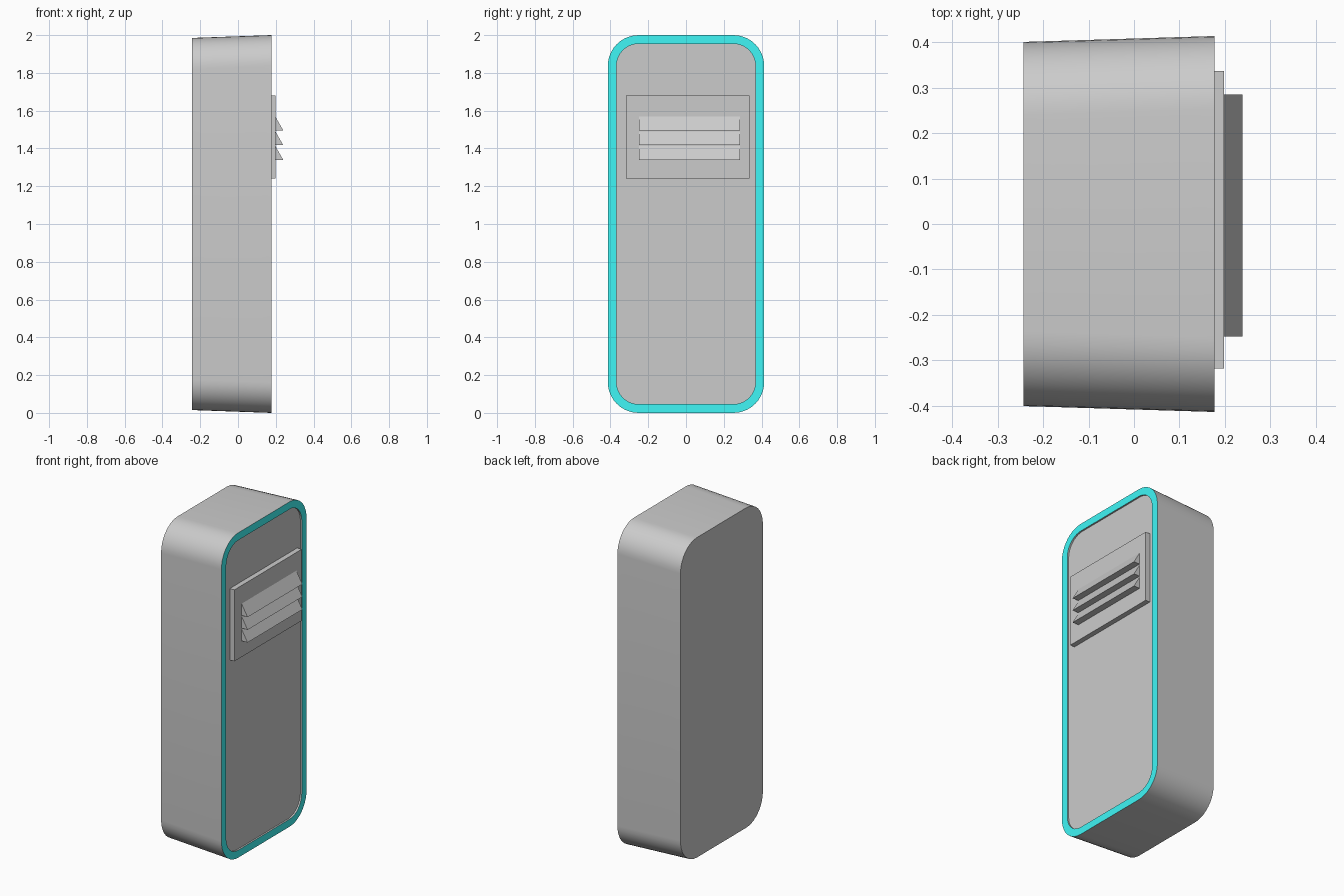
import bpy, bmesh, math

if "Cube" in bpy.data.objects:
    bpy.data.objects.remove(bpy.data.objects["Cube"])


def material(name, rgb):
    m = bpy.data.materials.new(name)
    m.diffuse_color = (*rgb, 1)
    m.use_nodes = True
    m.node_tree.nodes["Principled BSDF"].inputs["Base Color"].default_value = m.diffuse_color
    return m


GREY = material("light_grey", (0.8, 0.8, 0.8))
DARK = material("dark_grey", (0.57, 0.57, 0.57))
CYAN = material("cyan", (0.05, 0.92, 0.92))


def rounded_ring(x, half_y, half_z, r, steps=10):
    """Rounded rectangle in the yz plane, centred on z = 1."""
    pts = []
    for i, (sy, sz) in enumerate([(1, 1), (-1, 1), (-1, -1), (1, -1)]):
        for k in range(steps + 1):
            a = math.pi / 2 * (i + k / steps)
            pts.append((x, sy * (half_y - r) + r * math.cos(a),
                        1 + sz * (half_z - r) + r * math.sin(a)))
    return pts


def finish(name, bm, mats=(), smooth=False):
    bmesh.ops.recalc_face_normals(bm, faces=bm.faces)
    me = bpy.data.meshes.new(name)
    bm.to_mesh(me)
    bm.free()
    for m in mats:
        me.materials.append(m)
    ob = bpy.data.objects.new(name, me)
    bpy.context.collection.objects.link(ob)
    if smooth:
        bpy.ops.object.select_all(action='DESELECT')
        ob.select_set(True)
        bpy.context.view_layer.objects.active = ob
        bpy.ops.object.shade_smooth_by_angle(angle=math.radians(30))
    return ob


def loft(name, rings, mats=(), slots=None, smooth=False):
    """Skin closed rings in order and cap both ends."""
    bm = bmesh.new()
    loops = [[bm.verts.new(p) for p in ring] for ring in rings]
    n = len(loops[0])
    for s, (a, b) in enumerate(zip(loops, loops[1:])):
        for i in range(n):
            j = (i + 1) % n
            f = bm.faces.new((a[i], a[j], b[j], b[i]))
            f.material_index = slots[s] if slots else 0
    bm.faces.new(loops[0])
    bm.faces.new(loops[-1])
    return finish(name, bm, mats, smooth)


def shell_ring(x):
    t = (x + 0.243) / 0.42
    return rounded_ring(x, 0.401 + 0.013 * t, 0.985 + 0.015 * t, 0.163)


# Tapered cabinet with two dark bands, a cyan front rim and a recessed panel
xs = [-0.243, -0.19, -0.14, 0.07, 0.12, 0.177]
rings = [shell_ring(x) for x in xs]
rings += [rounded_ring(x, 0.368, 0.954, 0.117) for x in (0.177, 0.167)]
loft("cabinet", rings, (GREY, DARK, CYAN), [0, 1, 0, 1, 0, 2, 0], smooth=True)

# Vent plate and louvre slats: xz profiles stretched along y
def prism(name, profile, y0, y1):
    return loft(name, [[(x, y, z) for x, z in profile] for y in (y0, y1)])


prism("vent_plate", [(0.165, 1.24), (0.198, 1.24), (0.198, 1.68), (0.165, 1.68)],
      -0.318, 0.337)
for i in range(3):
    z = 1.34 + 0.078 * i
    prism(f"vent_slat_{i + 1}", [(0.197, z), (0.239, z), (0.197, z + 0.074)],
          -0.248, 0.285)
